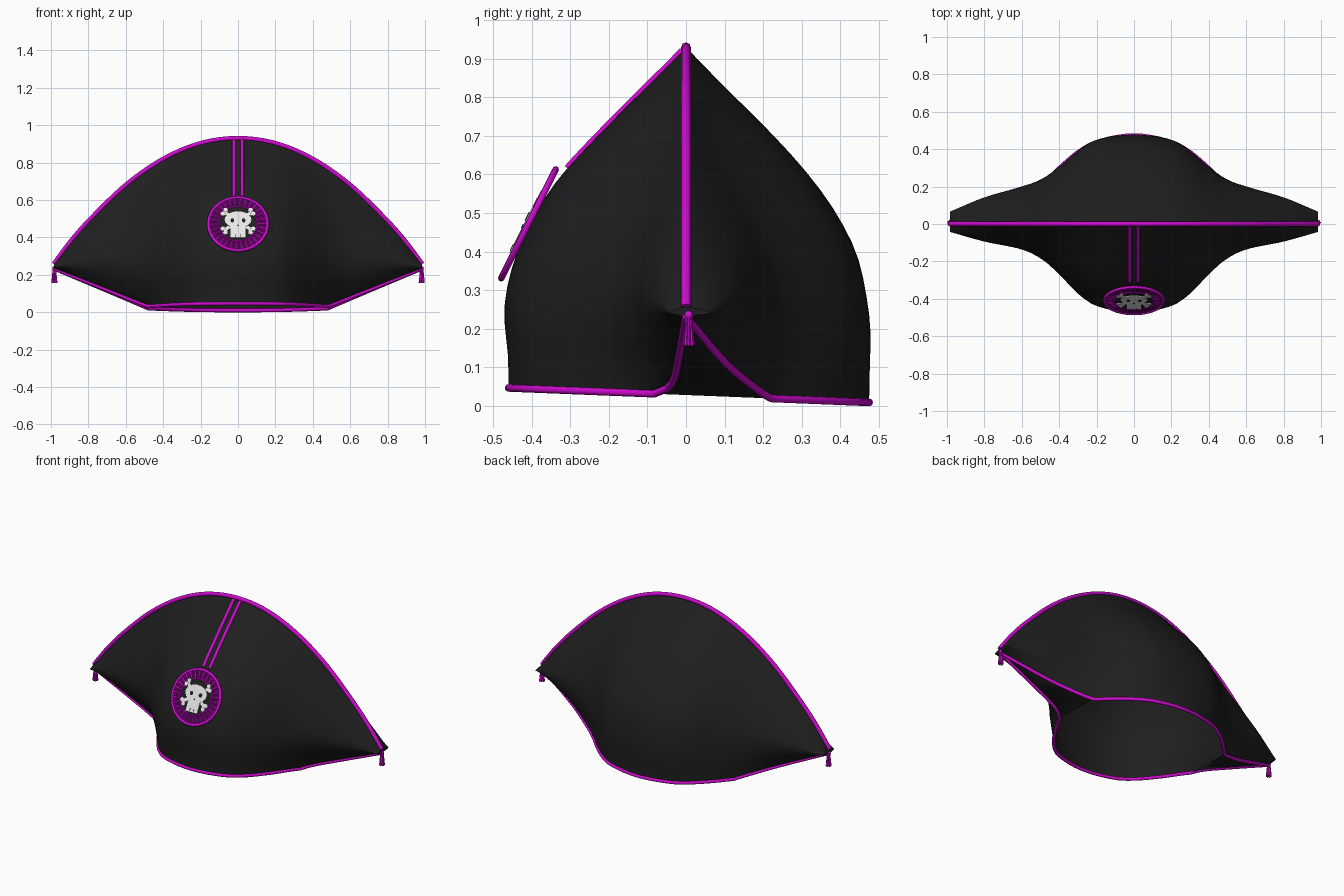
import bpy, bmesh, math
from mathutils import Matrix, Vector

if "Cube" in bpy.data.objects:
    bpy.data.objects.remove(bpy.data.objects["Cube"])


def material(name, r, g, b):
    m = bpy.data.materials.new(name)
    m.diffuse_color = (r, g, b, 1)
    m.use_nodes = True
    m.node_tree.nodes["Principled BSDF"].inputs["Base Color"].default_value = m.diffuse_color
    return m


BLACK = material("black felt", .0135, .0135, .0135)
PURPLE = material("purple trim", .62, .003, .62)
DARK = material("dark purple", .19, .002, .19)
WHITE = material("bone white", .8, .8, .8)


def add_object(name, bm, mats, smooth=40):
    me = bpy.data.meshes.new(name)
    bm.to_mesh(me)
    bm.free()
    for m in mats:
        me.materials.append(m)
    ob = bpy.data.objects.new(name, me)
    bpy.context.collection.objects.link(ob)
    if smooth:
        bpy.ops.object.select_all(action='DESELECT')
        bpy.context.view_layer.objects.active = ob
        ob.select_set(True)
        bpy.ops.object.shade_smooth_by_angle(angle=math.radians(smooth))
    return ob


def tube(name, pts, radius, mat, cyclic=False):
    cu = bpy.data.curves.new(name, 'CURVE')
    cu.dimensions = '3D'
    cu.bevel_depth = radius
    cu.bevel_resolution = 2
    cu.use_fill_caps = True
    sp = cu.splines.new('POLY')
    sp.points.add(len(pts) - 1)
    for p, c in zip(sp.points, pts):
        p.co = (*c, 1)
    sp.use_cyclic_u = cyclic
    cu.materials.append(mat)
    ob = bpy.data.objects.new(name, cu)
    bpy.context.collection.objects.link(ob)
    return ob


def interp(table, x):
    """Smooth interpolation through (x, y) pairs."""
    n = len(table)
    x = min(max(x, table[0][0]), table[-1][0])
    i = next(k for k in range(n - 1) if x <= table[k + 1][0])

    def slope(k):
        a, b = table[max(k - 1, 0)], table[min(k + 1, n - 1)]
        return (b[1] - a[1]) / (b[0] - a[0])
    (x0, y0), (x1, y1) = table[i], table[i + 1]
    h = x1 - x0
    t = (x - x0) / h
    return ((2*t**3 - 3*t*t + 1) * y0 + (t**3 - 2*t*t + t) * h * slope(i)
            + (3*t*t - 2*t**3) * y1 + (t**3 - t*t) * h * slope(i + 1))


# Hat shape: ridge height, front and back depth and hem along x, and section bulge
RIDGE = [(-.2, .903), (0, .93), (.2, .903), (.4, .819), (.6, .68), (.8, .487), (.9, .372), (.985, .257)]
DEPTH = {-1: [(-.2, .445), (0, .475), (.2, .445), (.3, .38), (.4, .28), (.5, .195),
              (.6, .145), (.8, .1), (.985, .045)],
         1: [(-.2, .46), (0, .48), (.2, .455), (.3, .395), (.4, .31), (.5, .245),
             (.6, .21), (.8, .15), (.985, .07)]}
HEM = {-1: [(-.2, .42), (0, .46), (.2, .42), (.3, .345), (.4, .21), (.45, .125), (.5, .06),
            (.56, .035), (.7, .02), (.985, 0)],
       1: [(-.2, .44), (0, .475), (.2, .44), (.3, .385), (.4, .3), (.48, .22),
           (.55, .175), (.7, .1), (.985, 0)]}
BULGE = {-1: [(0, 0), (.35, .64), (.49, .825), (.6, .92), (.7, .975), (.8, 1), (.92, .975), (1, .975)],
         1: [(0, 0), (.11, .205), (.21, .4), (.33, .615), (.45, .79), (.58, .92),
             (.72, .98), (.82, 1), (1, .99)]}
END, HEAD = .985, .48


def hem(x, side):
    """Lower edge of the front (-1) or back (1) panel."""
    x = abs(x)
    y = side * interp(HEM[side], x)
    t = max(0, (x - HEAD) / (END - HEAD))
    return y, .028 - .04 * y + .205 * t


def surface(x, q, side):
    """Point on a panel: q = 0 at the ridge, 1 at the hem."""
    ax = abs(x)
    yb, zb = hem(x, side)
    top = interp(RIDGE, ax)
    y = side * interp(DEPTH[side], ax) * interp(BULGE[side], q)
    t = max(0, (q - .6) / .4) ** 2
    return Vector((x, y * (1 - t) + yb * t, top + q * (zb - top)))


half = [HEAD * math.sin(k * math.pi / 32) for k in range(17)]
half += [HEAD + (END - HEAD) * k / 14 for k in range(1, 15)]
XS = [-x for x in reversed(half[1:])] + half
Q = [k / 20 for k in range(21)]

# Hat body, one continuous skin folded over the ridge
bm = bmesh.new()
rows = []
for x in XS:
    pts = [surface(x, q, -1) for q in reversed(Q)] + [surface(x, q, 1) for q in Q[1:]]
    rows.append([bm.verts.new(p) for p in pts])
for a, b in zip(rows, rows[1:]):
    for i in range(len(a) - 1):
        bm.faces.new((a[i], b[i], b[i + 1], a[i + 1]))
# Closed underside of the two wings, leaving the head opening free
for (xa, a), (xb, b) in zip(zip(XS, rows), zip(XS[1:], rows[1:])):
    if min(abs(xa), abs(xb)) > HEAD - .001:
        bm.faces.new((a[-1], b[-1], b[0], a[0]))
# Closed tips
for r in (rows[0], rows[-1]):
    for i in range(19):
        bm.faces.new((r[i], r[i + 1], r[-2 - i], r[-1 - i]))
    bm.faces.new((r[19], r[20], r[21]))
bmesh.ops.remove_doubles(bm, verts=bm.verts, dist=.0002)
add_object("hat_body", bm, [BLACK], 50)

# Trim along the ridge and both hems
tube("ridge_trim", [surface(x, 0, 1) for x in XS], .0125, PURPLE)
tube("front_hem_trim", [(x, *hem(x, -1)) for x in XS], .01, PURPLE)
tube("back_hem_trim", [(x, *hem(x, 1)) for x in XS], .01, PURPLE)

# Two cords running down to the badge
for s in (-1, 1):
    tube("badge_cord", [surface(s * .022, .01 + .345 * k / 10, -1) for k in range(11)],
         .009, PURPLE)

# Badge frame: local x right, y up along the badge, z outward
c, s = .894, .447
BADGE = Matrix(((1, 0, 0, 0), (0, s, -c, -.405), (0, c, s, .47), (0, 0, 0, 1)))


def ring(radius, z, n=48):
    return [BADGE @ Vector((radius * math.cos(2 * math.pi * k / n),
                            radius * math.sin(2 * math.pi * k / n), z)) for k in range(n)]


tube("badge_outer_rim", ring(.158, .004), .0085, PURPLE, True)
tube("badge_inner_rim", ring(.103, .008), .004, PURPLE, True)

# Pleated ring, alternate faces lighter
bm = bmesh.new()
n = 120
loops = []
for r in (.1, .16):
    loops.append([bm.verts.new((r * math.cos(2 * math.pi * k / n), r * math.sin(2 * math.pi * k / n),
                                .006 + (.003 if k % 2 else 0))) for k in range(n)])
for k in range(n):
    j = (k + 1) % n
    f = bm.faces.new((loops[0][k], loops[1][k], loops[1][j], loops[0][j]))
    f.material_index = 1 if k % 4 == 0 else 0
bm.transform(BADGE)
add_object("badge_pleats", bm, [DARK, PURPLE], 0)


def disc(bm, x, y, rx, ry, z0, z1, n=16):
    """Flat elliptical plate."""
    m = Matrix.Translation((x, y, (z0 + z1) / 2)) @ Matrix.Diagonal((rx, ry, z1 - z0, 1))
    bmesh.ops.create_cone(bm, cap_ends=True, segments=n, radius1=1, radius2=1, depth=1, matrix=m)


def bar(bm, x, y, w, h, z0, z1, angle=0):
    """Flat rectangular plate."""
    m = (Matrix.Translation((x, y, (z0 + z1) / 2)) @ Matrix.Rotation(angle, 4, 'Z')
         @ Matrix.Diagonal((w, h, z1 - z0, 1)))
    bmesh.ops.create_cube(bm, size=1, matrix=m)


bm = bmesh.new()
disc(bm, 0, 0, .103, .103, -.004, .009, 40)
bm.transform(BADGE)
add_object("badge_centre", bm, [BLACK])

# Skull and crossed bones
bm = bmesh.new()
for d in (-1, 1):
    bar(bm, 0, .012, .185, .02, .009, .0125, d * math.radians(36))
    for e in (-1, 1):
        for ox, oy in ((.006, -.012), (-.008, .01)):
            disc(bm, e * (.075 + ox), .012 + d * (.057 + oy), .013, .013, .009, .0135, 8)
disc(bm, 0, .02, .072, .05, .009, .015, 20)
bar(bm, 0, -.045, .078, .085, .009, .015)
bm.transform(BADGE)
add_object("skull", bm, [WHITE])

# Eye sockets, nose and tooth gaps
bm = bmesh.new()
for e in (-1, 1):
    disc(bm, e * .03, .016, .01, .012, .014, .017, 10)
    bar(bm, e * .012, -.075, .003, .018, .014, .0165)
disc(bm, 0, -.014, .005, .007, .014, .017, 3)
bm.transform(BADGE)
add_object("skull_openings", bm, [BLACK])

# Tassels at both tips
for e in (-1, 1):
    bm = bmesh.new()
    x, y = e * .982, .007
    bmesh.ops.create_uvsphere(bm, u_segments=10, v_segments=6, radius=.012,
                              matrix=Matrix.Translation((x, y, .235)))
    bmesh.ops.create_cone(bm, cap_ends=True, segments=10, radius1=.012, radius2=.008, depth=.07,
                          matrix=Matrix.Translation((x, y, .195)))
    for k in range(7):
        a = 2 * math.pi * k / 7
        tilt = Matrix.Rotation(a, 4, 'Z') @ Matrix.Rotation(math.radians(-5), 4, 'Y')
        bmesh.ops.create_cone(bm, cap_ends=True, segments=6, radius1=.005, radius2=.004, depth=.075,
                              matrix=Matrix.Translation((x + .009 * math.cos(a), y + .009 * math.sin(a), .193)) @ tilt)
    add_object("tassel", bm, [PURPLE])
